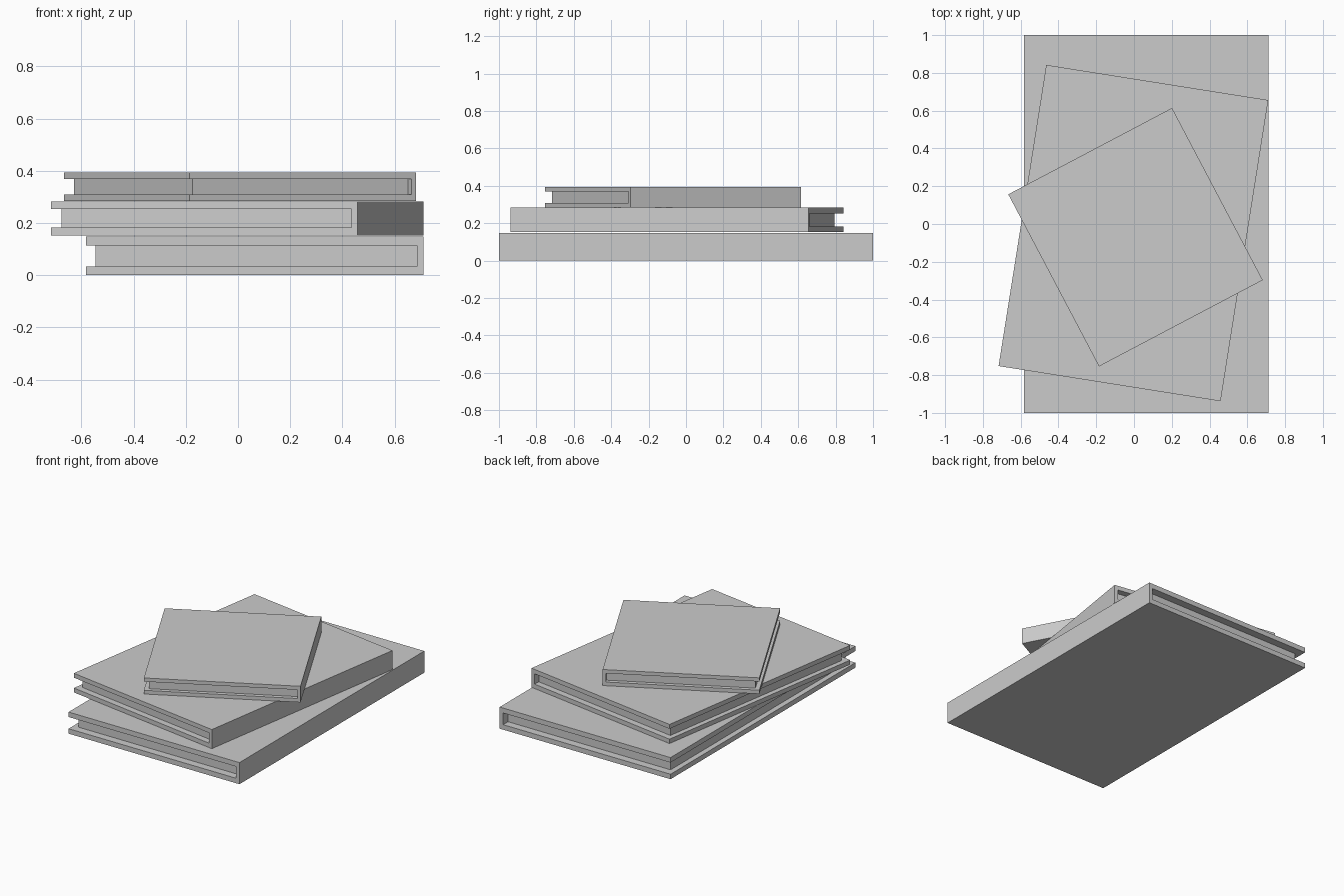
import bpy
import math
from mathutils import Matrix

default_cube = bpy.data.objects.get("Cube")
if default_cube:
    bpy.data.objects.remove(default_cube, do_unlink=True)

# One plain grey for the whole stack
grey = bpy.data.materials.new("light_grey")
grey.use_nodes = True
colour = (0.6, 0.6, 0.6, 1.0)
grey.diffuse_color = colour
grey.node_tree.nodes["Principled BSDF"].inputs["Base Color"].default_value = colour


def box(name, low, high, placement):
    """Add a box between two local corners, then place it."""
    bpy.ops.mesh.primitive_cube_add(size=1)
    obj = bpy.context.object
    obj.name = name
    size = [b - a for a, b in zip(low, high)]
    middle = [(a + b) / 2 for a, b in zip(low, high)]
    obj.data.transform(Matrix.Translation(middle) @ Matrix.Diagonal((*size, 1)))
    obj.matrix_world = placement
    obj.data.materials.append(grey)


def book(name, centre, width, length, base, top, degrees):
    """Two covers joined by a spine on the local +x side, with inset pages."""
    height = top - base
    x, y = width / 2, length / 2
    cover = height * 0.23
    spine = width * 0.02
    fore_inset, end_inset = width * 0.0285, length * 0.0267
    place = (Matrix.Translation((*centre, base))
             @ Matrix.Rotation(math.radians(degrees), 4, "Z"))
    box(name + "_lower_cover", (-x, -y, 0), (x, y, cover), place)
    box(name + "_upper_cover", (-x, -y, height - cover), (x, y, height), place)
    box(name + "_spine", (x - spine, -y, cover), (x, y, height - cover), place)
    box(name + "_pages", (-x + fore_inset, -y + end_inset, cover),
        (x - spine, y - end_inset, height - cover), place)


# Stack from the table upward
book("bottom_book", (0.064, 0), 1.294, 2.0, 0, 0.148, 0)
book("middle_book", (-0.003, -0.048), 1.19, 1.614, 0.152, 0.283, -9)
book("top_book", (0.008, -0.07), 0.98, 1.03, 0.284, 0.394, 27.8)
